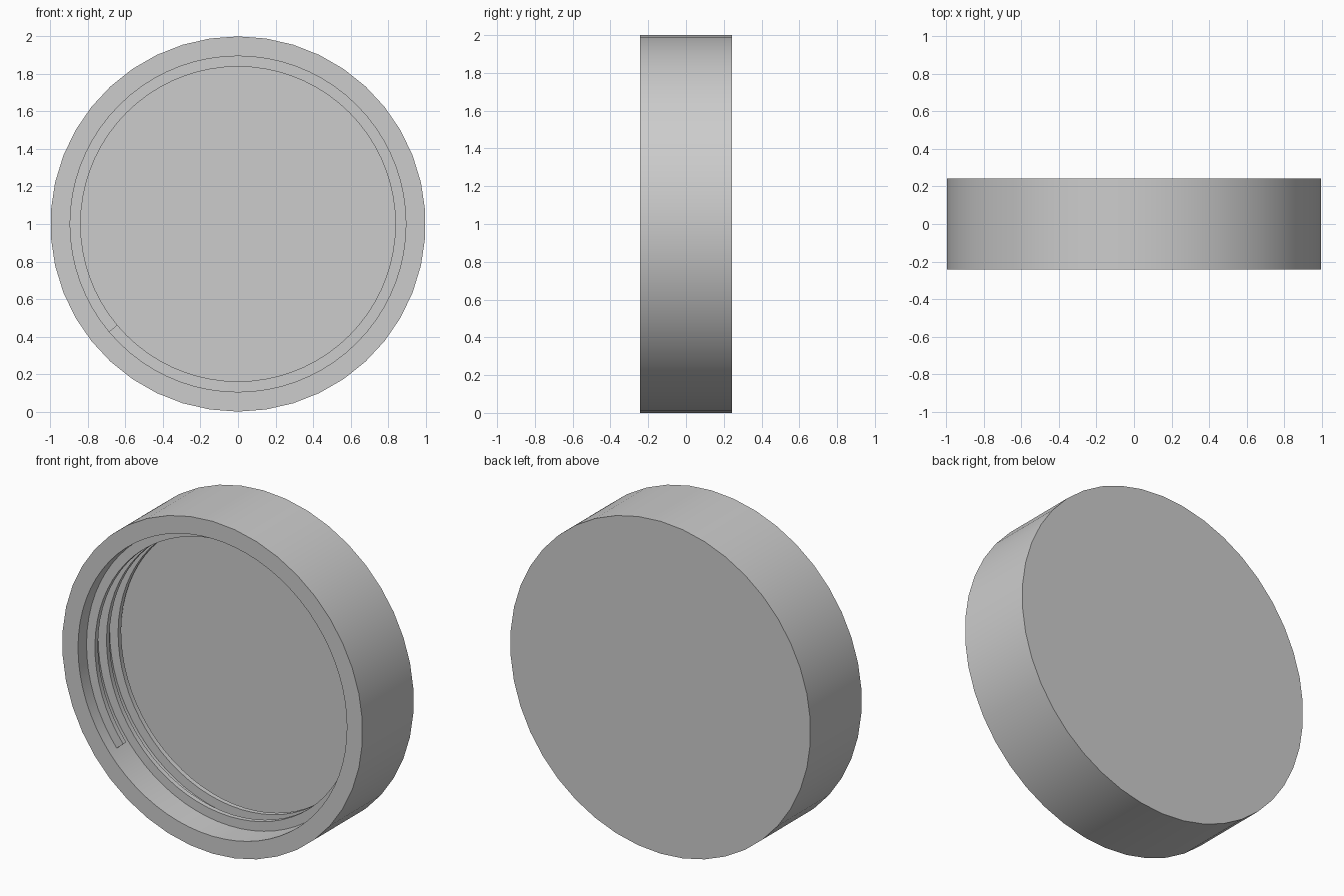
import bpy, bmesh, math

RADIUS, HALF_DEPTH = 1.0, 0.243
HOLE_RADIUS, HOLE_DEPTH = 0.895, 0.356
THREAD_RADIUS, THREAD_WIDTH, THREAD_START = 0.839, 0.029, 0.069
PITCH, TURNS, STEPS = 0.11, 2.6, 72

cube = bpy.data.objects.get("Cube")
if cube:
    bpy.data.objects.remove(cube, do_unlink=True)

grey = bpy.data.materials.new("plain grey")
grey.use_nodes = True
colour = (0.605, 0.605, 0.605, 1)
grey.diffuse_color = colour
grey.node_tree.nodes["Principled BSDF"].inputs["Base Color"].default_value = colour


def disc(name, radius, y_front, y_back, sides):
    """Cylinder lying along y."""
    bpy.ops.mesh.primitive_cylinder_add(
        vertices=sides, radius=radius, depth=y_back - y_front,
        location=(0, (y_front + y_back) / 2, 1), rotation=(math.pi / 2, 0, 0))
    obj = bpy.context.object
    obj.name = name
    obj.data.materials.append(grey)
    return obj


def smooth(obj):
    bpy.ops.object.select_all(action="DESELECT")
    obj.select_set(True)
    bpy.context.view_layer.objects.active = obj
    bpy.ops.object.shade_smooth_by_angle(angle=math.radians(30))


# Lid shell: a solid disc hollowed out from the front
lid = disc("lid_shell", RADIUS, -HALF_DEPTH, HALF_DEPTH, 42)
cutter = disc("hollow_cutter", HOLE_RADIUS, -HALF_DEPTH - 0.1, -HALF_DEPTH + HOLE_DEPTH, STEPS)
cut = lid.modifiers.new("hollow", "BOOLEAN")
cut.operation = "DIFFERENCE"
cut.object = cutter
cut.solver = "EXACT"
bpy.context.view_layer.objects.active = lid
bpy.ops.object.modifier_apply(modifier="hollow")
bpy.data.objects.remove(cutter, do_unlink=True)
smooth(lid)

# Screw thread: a square ridge swept clockwise into the hollow
bm = bmesh.new()
rings = []
outer = HOLE_RADIUS + 0.002
count = round(TURNS * STEPS)
for i in range(count + 1):
    angle = math.radians(220) - math.tau * i / STEPS
    y = -HALF_DEPTH + THREAD_START + PITCH * i / STEPS
    section = [(outer, y), (THREAD_RADIUS, y),
               (THREAD_RADIUS, y + THREAD_WIDTH), (outer, y + THREAD_WIDTH)]
    rings.append([bm.verts.new((r * math.cos(angle), d, 1 + r * math.sin(angle)))
                  for r, d in section])
for a, b in zip(rings, rings[1:]):
    for k in range(4):
        n = (k + 1) % 4
        bm.faces.new((a[k], a[n], b[n], b[k]))
bm.faces.new(rings[0])
bm.faces.new(rings[-1])
bmesh.ops.recalc_face_normals(bm, faces=bm.faces)
mesh = bpy.data.meshes.new("screw_thread")
bm.to_mesh(mesh)
bm.free()
mesh.materials.append(grey)
thread = bpy.data.objects.new("screw_thread", mesh)
bpy.context.collection.objects.link(thread)
smooth(thread)
